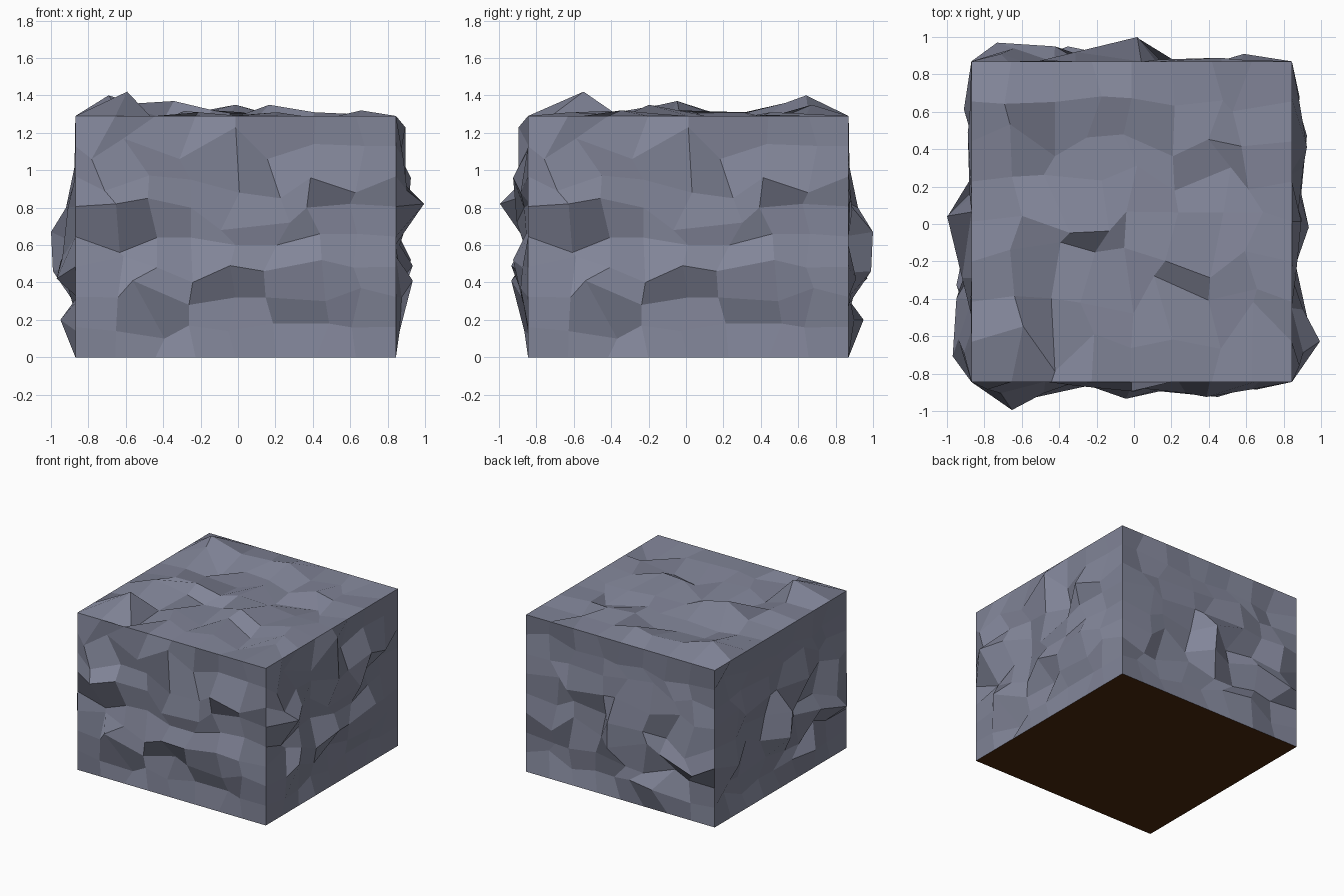
import bpy
import bmesh
import random
from math import pi
from mathutils import Matrix, Vector

cube = bpy.data.objects.get("Cube")
if cube:
    bpy.data.objects.remove(cube, do_unlink=True)

HALF = 0.857          # half width of the block
HEIGHT = 1.29
CELLS = 8             # facets along each side of a panel
CENTRE = Vector((-0.0125, 0.0125, 0))


def make_material(name, colour):
    mat = bpy.data.materials.new(name)
    mat.use_nodes = True
    mat.diffuse_color = (*colour, 1)
    shader = mat.node_tree.nodes["Principled BSDF"]
    shader.inputs["Base Color"].default_value = (*colour, 1)
    shader.inputs["Roughness"].default_value = 0.9
    return mat


slate = make_material("slate_grey", (0.225, 0.238, 0.32))
earth = make_material("dark_earth", (0.072, 0.020, 0.004))

# Notable rock corners as (across, up, outward)
FRONT_ROCKS = [
    (-.64, .14, .02), (-.38, .10, -.04), (-.25, .17, -.02), (-.04, .14, .0),
    (.20, .18, -.02), (.50, .18, -.02), (.62, .16, .0),
    (-.60, .54, .0), (-.42, .48, .02),
    (-.63, .32, .03), (-.55, .41, .09), (-.25, .28, .01), (.0, .32, -.05),
    (.16, .32, .03), (.48, .30, .03), (.67, .37, .04),
    (-.23, .40, .02), (-.03, .49, .09), (.15, .46, .05), (.46, .52, .08),
    (.63, .48, .03),
    (-.62, .56, -.03), (-.42, .64, -.01), (-.24, .64, -.03), (.0, .60, .02),
    (.22, .60, .02), (.45, .66, .01), (.65, .66, -.02),
    (-.08, .68, .02), (.29, .72, .06),
    (-.64, .82, .15), (-.47, .85, .06), (-.24, .80, -.03),
    (.38, .80, .02), (.61, .82, -.01),
    (-.70, .89, .06), (-.24, .95, -.02), (.02, .88, .05), (.24, .85, -.02),
    (.40, .96, .08), (.64, .88, .04),
    (-.77, 1.06, .04), (-.60, 1.17, -.02), (-.30, 1.06, .02), (.0, 1.23, .05),
    (.17, 1.06, -.04), (.42, 1.14, -.01), (.69, 1.13, -.01),
]
BACK_ROCKS = [
    (-.04, .46, .12), (-.03, .67, .13), (.34, .20, .08), (.72, .42, .10),
    (.41, .51, .08), (.63, .53, .07), (.53, .83, -.02), (.30, 1.04, .0),
    (-.60, .42, .04), (-.50, .27, -.04), (-.43, .56, -.01), (-.55, .86, .01),
    (-.25, .16, -.03), (-.07, .16, -.02), (.10, .20, .03), (.30, .80, .05),
    (.70, .80, .04), (-.15, .82, .01),
]
TOP_ROCKS = [
    (-.68, .63, .11), (-.41, .64, .03), (-.16, .67, .03), (.0, .66, .06),
    (.23, .62, -.01), (.54, .59, -.03),
    (-.65, .52, .07), (-.41, .35, -.05), (-.24, .45, .0), (.03, .30, .02),
    (.22, .35, -.01), (.41, .44, .02), (.53, .29, -.05),
    (-.64, .24, .0), (-.47, .25, -.02), (-.16, .22, -.02),
    (-.33, -.06, .08), (-.12, -.05, .03), (.25, .05, .01),
    (-.65, -.15, .06), (-.38, -.11, -.01), (-.04, -.14, -.02),
    (.18, -.21, .06), (.42, -.30, .02), (.67, -.36, .03),
    (.12, -.29, .0), (.41, -.42, -.04), (.65, -.43, -.02), (-.43, -.41, -.04),
    (-.58, -.56, .13), (-.41, -.80, -.05), (-.20, -.60, .02), (.22, -.63, .02),
]


def panel_points(rocks, low, high, seed, loose):
    """Jittered grid over a panel, with the nearest corners pulled to the rocks."""
    rng = random.Random(seed)
    step_u, step_v = 2 * HALF / CELLS, (high - low) / CELLS
    grid = {}
    for i in range(CELLS + 1):
        for j in range(CELLS + 1):
            grid[i, j] = Vector((-HALF + i * step_u, low + j * step_v, 0))
    free = [k for k in grid if 0 < min(k) and max(k) < CELLS]

    def distance(key, rock):
        gap = grid[key] - Vector(rock)
        return (gap.x / step_u) ** 2 + (gap.y / step_v) ** 2

    for rock in rocks:
        key = min(free, key=lambda k: distance(k, rock))
        free.remove(key)
        grid[key] = Vector(rock)
    for key in free:
        grid[key] += Vector((rng.uniform(-.3, .3) * step_u,
                             rng.uniform(-.3, .3) * step_v,
                             rng.uniform(*loose)))
    return grid


def make_panel(name, grid, transform):
    """Faceted rock panel; local x is across, y is up, z is outward."""
    bm = bmesh.new()
    verts = {k: bm.verts.new(transform @ p) for k, p in grid.items()}
    for i in range(CELLS):
        for j in range(CELLS):
            bm.faces.new([verts[i, j], verts[i + 1, j],
                          verts[i + 1, j + 1], verts[i, j + 1]])
    mesh = bpy.data.meshes.new(name)
    bm.to_mesh(mesh)
    bm.free()
    mesh.materials.append(slate)
    obj = bpy.data.objects.new(name, mesh)
    bpy.context.collection.objects.link(obj)


# Four upright sides: two rock patterns, each used on two neighbouring sides
front = panel_points(FRONT_ROCKS, 0, HEIGHT, 3, (-.02, .03))
back = panel_points(BACK_ROCKS, 0, HEIGHT, 8, (-.05, .02))
shift = Matrix.Translation(CENTRE)
stand_up = Matrix.Translation((0, -HALF, 0)) @ Matrix.Rotation(pi / 2, 4, 'X')
sides = [("front_side", front), ("left_side", front),
         ("back_side", back), ("right_side", back)]
for turn, (name, grid) in enumerate(sides):
    spin = Matrix.Rotation(turn * pi / 2, 4, 'Z')
    make_panel(name, grid, shift @ spin @ stand_up)

# Rough top
top = panel_points(TOP_ROCKS, -HALF, HALF, 5, (-.03, .03))
make_panel("top_side", top, shift @ Matrix.Translation((0, 0, HEIGHT)))

# Flat earth underside
bpy.ops.mesh.primitive_plane_add(size=2 * HALF, location=CENTRE,
                                 rotation=(pi, 0, 0))
base = bpy.context.object
base.name = "underside"
base.data.materials.append(earth)
